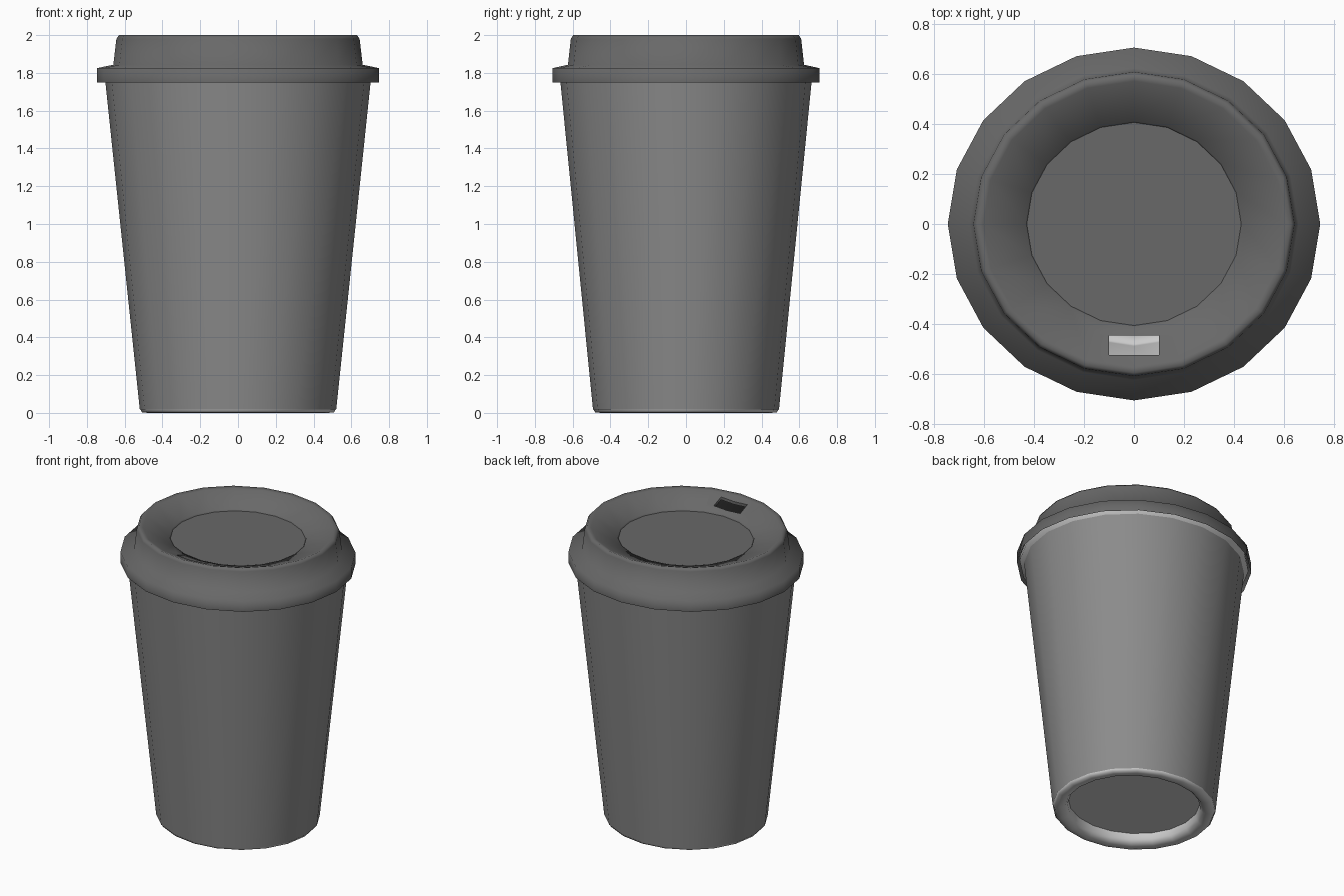
import bpy, bmesh, math
from mathutils import Vector

if "Cube" in bpy.data.objects:
    bpy.data.objects.remove(bpy.data.objects["Cube"])

SIDES = 20
SQUASH = 0.947  # the cup is slightly oval: narrower in y


def material(name, v):
    m = bpy.data.materials.new(name)
    m.diffuse_color = (v, v, v, 1)
    m.use_nodes = True
    m.node_tree.nodes["Principled BSDF"].inputs["Base Color"].default_value = m.diffuse_color
    return m


def lathe(name, profile, mat=None, edit=None, disc=False):
    """Revolve (radius, z) points into a smooth open shell, or fill one ring as a disc."""
    bm = bmesh.new()
    rings = []
    for r, z in profile:
        ring = []
        for i in range(SIDES):
            a = 2 * math.pi * i / SIDES
            ring.append(bm.verts.new((r * math.cos(a), r * math.sin(a) * SQUASH, z)))
        rings.append(ring)
    for lo, hi in zip(rings, rings[1:]):
        for i in range(SIDES):
            j = (i + 1) % SIDES
            bm.faces.new((lo[i], lo[j], hi[j], hi[i]))
    if disc:
        bm.faces.new(rings[0])
    if edit:
        edit(bm)
    for f in bm.faces:
        f.smooth = True
    me = bpy.data.meshes.new(name)
    bm.to_mesh(me)
    bm.free()
    if mat:
        me.materials.append(mat)
    ob = bpy.data.objects.new(name, me)
    bpy.context.collection.objects.link(ob)
    return ob


def cut_sip_hole(bm):
    """Cut a small rectangular opening in the front of the sloped lid top."""
    x, y0, y1 = 0.1, -0.525, -0.447

    def near():
        return [f for f in bm.faces
                if f.normal.z > 0.5 and f.calc_center_median().z > 1.9
                and abs(f.calc_center_median().x) < 0.15
                and f.calc_center_median().y < -0.4]

    bm.normal_update()
    for co, no in (((x, 0, 0), (1, 0, 0)), ((-x, 0, 0), (1, 0, 0)),
                   ((0, y0, 0), (0, 1, 0)), ((0, y1, 0), (0, 1, 0))):
        faces = near()
        geom = set(faces)
        for f in faces:
            geom.update(f.edges)
            geom.update(f.verts)
        bmesh.ops.bisect_plane(bm, geom=list(geom), plane_co=co, plane_no=no, dist=1e-5)
        bm.normal_update()
    hole = [f for f in near()
            if abs(f.calc_center_median().x) < x and y0 < f.calc_center_median().y < y1]
    inside = set(hole)
    rim = [e for f in hole for e in f.edges if sum(g in inside for g in e.link_faces) == 1]
    bmesh.ops.delete(bm, geom=hole, context='FACES')
    # short, crisp walls around the opening
    for e in rim:
        e.smooth = False
    walls = bmesh.ops.extrude_edge_only(bm, edges=rim)["geom"]
    down = [v for v in walls if isinstance(v, bmesh.types.BMVert)]
    bmesh.ops.translate(bm, verts=down, vec=Vector((0, 0, -0.02)))


sleeve_grey = material("sleeve_grey", 0.26)
lid_grey = material("lid_grey", 0.14)

# Pale inner cup with a rounded foot and a rim tucked under the lid
lathe("cup", [(0.42, 0.07), (0.425, 0.03), (0.445, 0.006), (0.475, 0.0), (0.508, 0.003),
              (0.517, 0.018), (0.697, 1.75), (0.73, 1.765), (0.728, 1.80), (0.70, 1.81)])
base = lathe("cup_base", [(0.42, 0.07)], disc=True)
base.data.flip_normals()

# Dark tapered outer wall
lathe("sleeve", [(0.52, 0.018), (0.702, 1.75)], sleeve_grey)

# Lid with overhanging flange, raised wall, sloping top and sunken centre
lathe("lid", [(0.747, 1.75), (0.747, 1.825), (0.66, 1.843), (0.644, 1.98),
              (0.63, 2.0), (0.605, 1.992), (0.435, 1.928), (0.43, 1.917)],
      lid_grey, edit=cut_sip_hole)
lathe("lid_centre", [(0.43, 1.917)], lid_grey, disc=True)
